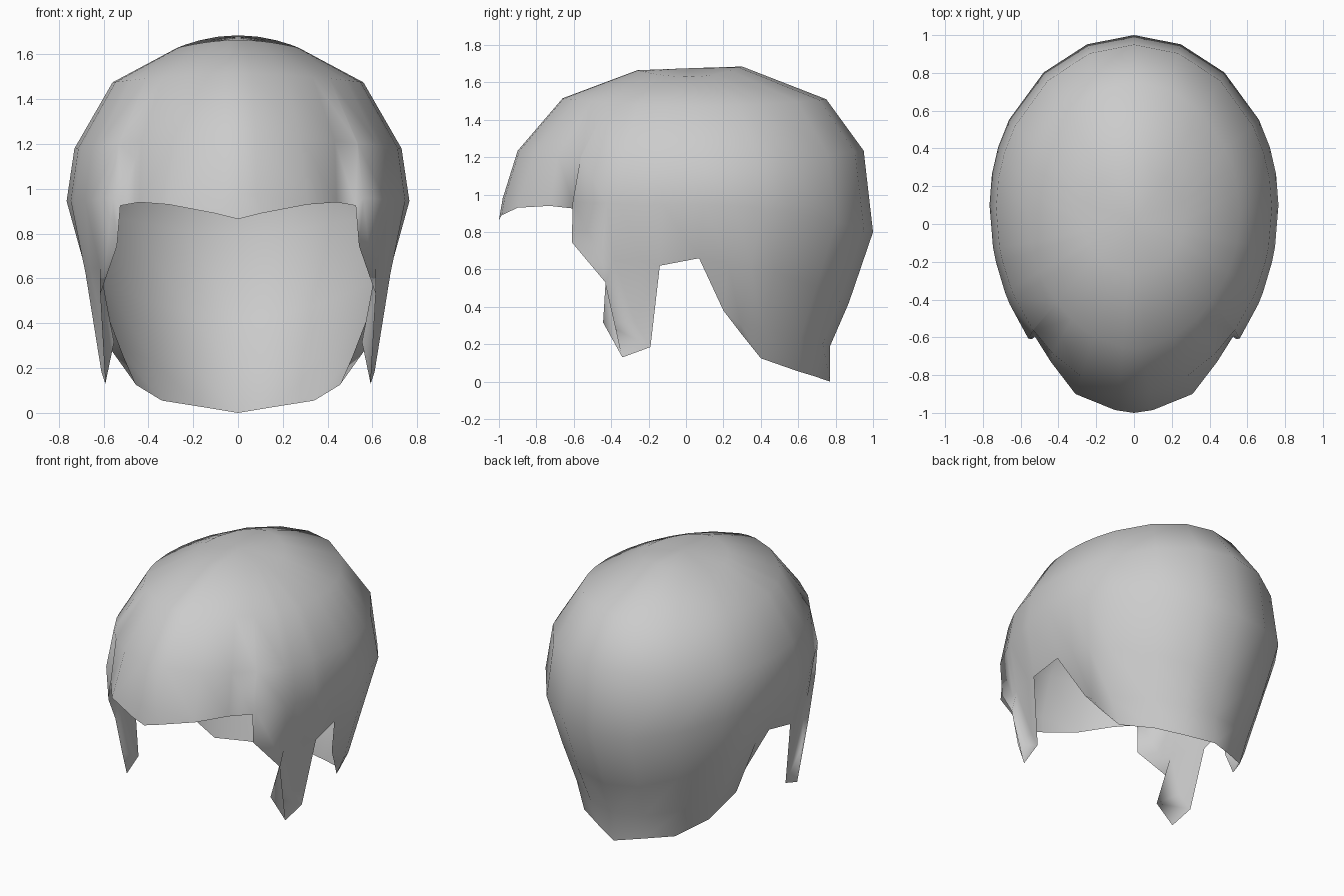
import bpy, bmesh
from math import sin, cos, atan2, pi

if "Cube" in bpy.data.objects:
    bpy.data.objects.remove(bpy.data.objects["Cube"])

# Cap levels from crown down: front y,z | side half-width,z | back y,z | centre y
LEVELS = [
    (0.02, 1.676, 0.00, 1.676, 0.02, 1.676, 0.02),
    (-0.26, 1.665, 0.27, 1.63, 0.30, 1.685, 0.02),
    (-0.66, 1.515, 0.56, 1.475, 0.75, 1.51, 0.05),
    (-0.90, 1.235, 0.73, 1.18, 0.95, 1.235, 0.08),
    (-0.98, 0.98, 0.765, 0.945, 1.00, 0.80, 0.10),
    (-1.00, 0.68, 0.69, 0.64, 0.87, 0.42, 0.08),
    (-1.10, 0.30, 0.62, 0.32, 0.77, 0.19, 0.05),
]
# Lower rim from the brow peak, round the sideburn, to the nape
RIM = [
    (0, -1.0, 0.865), (0.10, -0.985, 0.89), (0.31, -0.90, 0.93),
    (0.44, -0.73, 0.94), (0.525, -0.595, 0.925), (0.54, -0.61, 0.745),
    (0.615, -0.43, 0.53), (0.592, -0.34, 0.13), (0.61, -0.19, 0.185),
    (0.68, -0.14, 0.62), (0.67, 0.07, 0.66), (0.56, 0.20, 0.38),
    (0.51, 0.30, 0.25), (0.455, 0.40, 0.125), (0.34, 0.60, 0.055),
    (0.17, 0.69, 0.028), (0, 0.77, 0.0),
]


def level_point(level, t):
    yf, zf, w, zw, yb, zb, yc = level
    c, s = cos(t), max(sin(t), 0.0)
    front = c < 0
    y = yc + c * ((yc - yf) if front else (yb - yc))
    z = zw + ((zf if front else zb) - zw) * c * c
    x = w * s ** (1.12 if front else 1.0)
    return (0.0 if x < 1e-4 else x, y, z)


def column(rim):
    x, y, z = rim
    dy = y - 0.07
    t = atan2(x / 0.72, dy / (1.05 if dy < 0 else 0.9))
    pts = [level_point(lv, t) for lv in LEVELS]
    return [p if p[2] > z + 0.045 else rim for p in pts] + [rim]


# Half shell, mirrored to the other side
bm = bmesh.new()
grid = [[bm.verts.new(p) for p in column(r)] for r in RIM]
for a, b in zip(grid, grid[1:]):
    for i in range(len(a) - 1):
        bm.faces.new((a[i], a[i + 1], b[i + 1], b[i]))
bmesh.ops.remove_doubles(bm, verts=bm.verts[:], dist=0.002)
bmesh.ops.recalc_face_normals(bm, faces=bm.faces[:])
if sum(f.normal.z * f.calc_area() for f in bm.faces) < 0:
    bmesh.ops.reverse_faces(bm, faces=bm.faces[:])
for f in bm.faces:
    f.smooth = True

mesh = bpy.data.meshes.new("hair_cap")
bm.to_mesh(mesh)
bm.free()
cap = bpy.data.objects.new("hair_cap", mesh)
bpy.context.collection.objects.link(cap)
mirror = cap.modifiers.new("mirror", 'MIRROR')
mirror.use_axis[0] = True
mirror.use_clip = True
mirror.merge_threshold = 0.002
